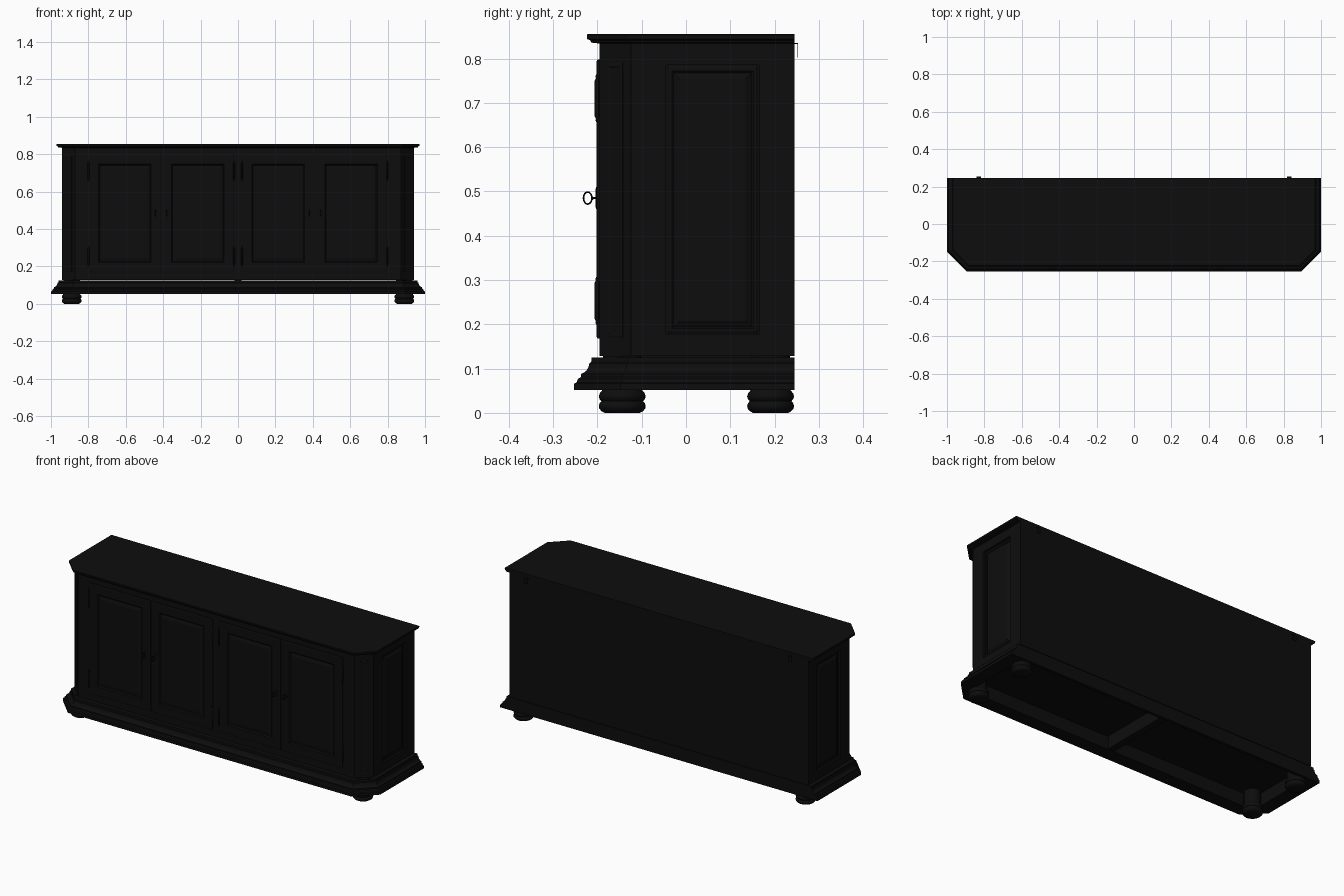
import bpy, bmesh, math
from mathutils import Vector

if "Cube" in bpy.data.objects:
    bpy.data.objects.remove(bpy.data.objects["Cube"])

def material(name, rgb):
    m = bpy.data.materials.new(name)
    m.diffuse_color = (*rgb, 1)
    m.use_nodes = True
    m.node_tree.nodes["Principled BSDF"].inputs["Base Color"].default_value = m.diffuse_color
    return m

WOOD = material("black wood", (0.004, 0.004, 0.004))
METAL = material("dark metal", (0.003, 0.003, 0.003))

def finish(bm, name, mat, smooth=False):
    bmesh.ops.recalc_face_normals(bm, faces=bm.faces)
    me = bpy.data.meshes.new(name)
    bm.to_mesh(me)
    bm.free()
    me.materials.append(mat)
    ob = bpy.data.objects.new(name, me)
    bpy.context.collection.objects.link(ob)
    if smooth:
        bpy.ops.object.select_all(action='DESELECT')
        ob.select_set(True)
        bpy.context.view_layer.objects.active = ob
        bpy.ops.object.shade_smooth_by_angle(angle=math.radians(40))
    return ob

def loft(name, loops, mat=WOOD, ring=False, smooth=False):
    """Skin a list of equal point loops; cap the ends, or join last to first."""
    bm = bmesh.new()
    rows = [[bm.verts.new(p) for p in l] for l in loops]
    n = len(rows[0])
    pairs = list(zip(rows, rows[1:]))
    if ring:
        pairs.append((rows[-1], rows[0]))
    else:
        bm.faces.new(rows[0])
        bm.faces.new(rows[-1])
    for a, b in pairs:
        for i in range(n):
            j = (i + 1) % n
            bm.faces.new((a[i], a[j], b[j], b[i]))
    return finish(bm, name, mat, smooth)

def box(name, lo, hi, mat=WOOD):
    x0, y0, z0 = lo
    x1, y1, z1 = hi
    return loft(name, [[(x0, y0, z), (x1, y0, z), (x1, y1, z), (x0, y1, z)]
                       for z in (z0, z1)], mat)

def lathe(name, profile, origin, axis='Z', mat=WOOD, n=32):
    o = Vector(origin)
    loops = []
    for r, h in profile:
        loop = []
        for i in range(n):
            a = 2 * math.pi * i / n
            c, s = r * math.cos(a), r * math.sin(a)
            loop.append(o + (Vector((c, s, h)) if axis == 'Z' else Vector((c, -h, s))))
        loops.append(loop)
    return loft(name, loops, mat, smooth=True)

def outline(off, z, back=0.245):
    """Cabinet plan with clipped front corners, grown outward by off."""
    half = [(0.942 + off, back), (0.942 + off, -0.124 - 0.414 * off),
            (0.871 + 0.414 * off, -0.195 - off)]
    return [(x, y, z) for x, y in half] + [(-x, y, z) for x, y in reversed(half)]

def panel(name, origin, u, normal, w, h, levels):
    """Rectangular moulded panel: levels are (inset, height) steps."""
    o, u, nrm, up = Vector(origin), Vector(u).normalized(), Vector(normal).normalized(), Vector((0, 0, 1))
    loops = []
    for ins, d in levels:
        a, b = w / 2 - ins, h / 2 - ins
        loops.append([o + u * p * a + up * q * b + nrm * d
                      for p, q in ((-1, -1), (1, -1), (1, 1), (-1, 1))])
    return loft(name, loops)

# carcass
body = loft("cabinet_body", [outline(0, 0.128), outline(0, 0.84)])

# table top with moulded edge
loft("top_board", [outline(o, z) for o, z in
     ((0.0, 0.834), (0.019, 0.836), (0.021, 0.841), (0.028, 0.844), (0.029, 0.853), (0.027, 0.855))])

# hollow stepped plinth moulding
plinth = ((0.018, 0.125), (0.019, 0.115), (0.023, 0.112), (0.025, 0.104), (0.030, 0.095),
          (0.037, 0.090), (0.042, 0.088), (0.042, 0.081), (0.049, 0.077), (0.052, 0.069),
          (0.058, 0.066), (0.058, 0.052))
loft("plinth_moulding", [outline(o, z) for o, z in plinth] +
     [outline(-0.02, 0.052, 0.228), outline(-0.02, 0.125, 0.228)], ring=True)
box("underside_rail", (-0.02, -0.18, 0.056), (0.02, 0.235, 0.13))

# bun feet with blocks above
foot = ((0.040, 0), (0.047, 0.004), (0.052, 0.010), (0.053, 0.016), (0.051, 0.022), (0.047, 0.0265),
        (0.051, 0.031), (0.053, 0.037), (0.051, 0.044), (0.046, 0.050), (0.043, 0.054), (0.043, 0.128))
for sx in (-1, 1):
    for y, n in ((-0.144, "front"), (0.191, "back")):
        lathe(n + "_foot", foot, (sx * 0.889, y, 0))

# recessed side panels with raised fields, plus slim panels on the clipped corners
field = ((0, 0), (0.006, 0.004), (0.012, 0.004), (0.016, 0.001), (0.030, 0.009))
slim = ((0, -0.002), (0, 0.002), (0.004, 0.003), (0.008, 0.003), (0.011, 0.001))
for sx in (-1, 1):
    xs = sorted((sx * 0.930, sx * 0.96))
    cut = box("side_recess_cutter", (xs[0], -0.045, 0.177), (xs[1], 0.165, 0.785))
    cut.hide_render = True
    cut.hide_viewport = True
    m = body.modifiers.new("side recess", 'BOOLEAN')
    m.object = cut
    m.operation = 'DIFFERENCE'
    m.solver = 'EXACT'
    panel("side_panel", (sx * 0.9295, 0.06, 0.481), (0, 1, 0), (sx, 0, 0), 0.208, 0.606, field)
    panel("corner_panel", (sx * 0.9065, -0.1595, 0.48), (sx, 1, 0), (sx, -1, 0), 0.05, 0.62, slim)

# doors, key plates, keys and hinges
door = ((0, -0.002), (0, 0.005), (0.005, 0.007), (0.052, 0.007), (0.058, 0.001),
        (0.062, 0.001), (0.078, 0.005))
hinge = ((0.001, -0.054), (0.003, -0.050), (0.002, -0.046), (0.005, -0.040), (0.005, 0.040),
         (0.002, 0.046), (0.003, 0.050), (0.001, 0.054))
for sx in (-1, 1):
    for cx, kx, hx in ((0.6045, 0.443, 0.799), (0.2145, 0.381, 0.021)):
        panel("door", (sx * cx, -0.195, 0.483), (1, 0, 0), (0, -1, 0), 0.385, 0.63, door)
        k = sx * kx
        # oval key plate
        loft("key_plate", [[(k + s * 0.009 * math.cos(t * math.pi / 12), y,
                             0.485 + s * 0.025 * math.sin(t * math.pi / 12)) for t in range(24)]
                           for s, y in ((1, -0.2), (1, -0.203), (0.8, -0.204))], METAL)
        lathe("key_shaft", ((0.002, 0), (0.002, 0.009), (0.004, 0.010), (0.004, 0.012), (0.002, 0.013)),
              (k, -0.2, 0.485), 'Y', METAL, 12)
        # oval key bow standing out from the door
        loops = []
        for i in range(24):
            a = 2 * math.pi * i / 24
            c, s = math.cos(a), math.sin(a)
            loops.append([(k + 0.0018 * math.sin(b), -0.222 + (0.0095 + 0.0018 * math.cos(b)) * c,
                           0.485 + (0.0135 + 0.0018 * math.cos(b)) * s)
                          for b in [2 * math.pi * j / 8 for j in range(8)]])
        loft("key_bow", loops, METAL, ring=True, smooth=True)
        for hz in (0.71, 0.253):
            lathe("hinge", hinge, (sx * hx, -0.2015, hz), 'Z', METAL, 12)

# wall brackets on the back
for sx in (-1, 1):
    x = sx * 0.83
    box("bracket_arm", (x - 0.011, 0.240, 0.833), (x + 0.011, 0.253, 0.835), METAL)
    box("bracket_plate", (x - 0.011, 0.2515, 0.803), (x + 0.011, 0.253, 0.835), METAL)
